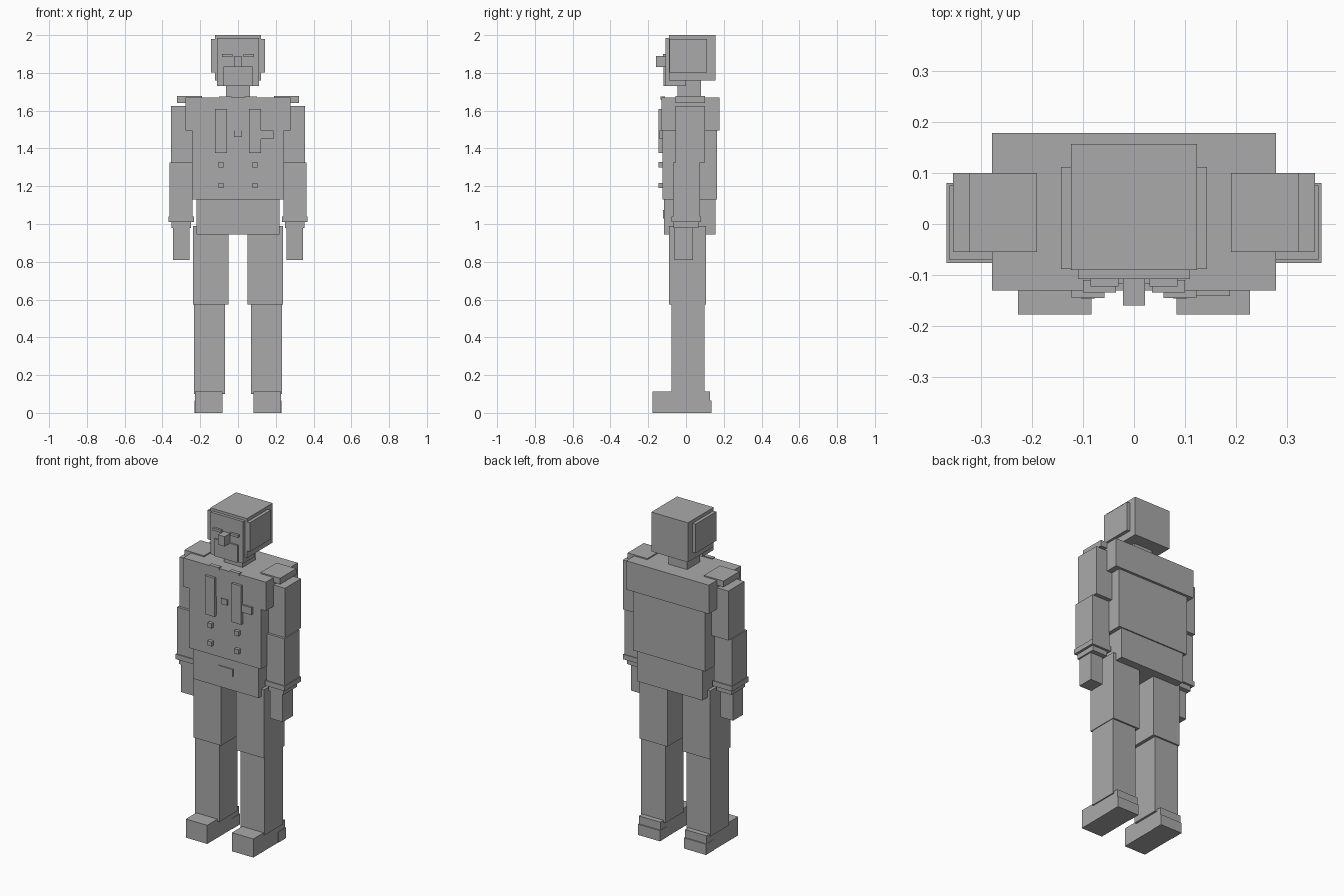
import bpy
import bmesh

grey = bpy.data.materials.new("plain grey")
grey.diffuse_color = (0.4, 0.4, 0.4, 1)


def box(name, x, y, z):
    """Axis-aligned box from (min, max) ranges."""
    bm = bmesh.new()
    bmesh.ops.create_cube(bm, size=1)
    for v in bm.verts:
        v.co = [r[0] if c < 0 else r[1] for c, r in zip(v.co, (x, y, z))]
    mesh = bpy.data.meshes.new(name)
    bm.to_mesh(mesh)
    bm.free()
    mesh.materials.append(grey)
    obj = bpy.data.objects.new(name, mesh)
    bpy.context.collection.objects.link(obj)


def middle(name, half, y, z):
    box(name, (-half, half), y, z)


def pair(name, x, y, z):
    box(name + "_right", x, y, z)
    box(name + "_left", (-x[1], -x[0]), y, z)


# Head and face
middle("head", 0.123, (-0.09, 0.157), (1.76, 2.0))
middle("face", 0.11, (-0.108, 0.0), (1.73, 1.985))
middle("jaw", 0.078, (-0.118, -0.05), (1.73, 1.835))
middle("nose", 0.022, (-0.16, -0.10), (1.83, 1.89))
pair("brow", (0.03, 0.085), (-0.122, -0.10), (1.885, 1.90))
pair("ear_pad", (0.11, 0.143), (-0.088, 0.112), (1.803, 1.98))
middle("neck", 0.063, (-0.045, 0.08), (1.65, 1.78))

# Torso
middle("chest", 0.278, (-0.13, 0.178), (1.495, 1.67))
middle("waist", 0.243, (-0.125, 0.163), (1.13, 1.495))
middle("hips", 0.22, (-0.117, 0.156), (0.945, 1.13))

# Coat details
pair("collar_tip", (0.035, 0.10), (-0.134, -0.11), (1.66, 1.676))
pair("lapel", (0.058, 0.122), (-0.145, -0.12), (1.375, 1.61))
box("pocket", (0.12, 0.188), (-0.141, -0.12), (1.45, 1.495))
middle("tie_tip", 0.02, (-0.135, -0.12), (1.46, 1.495))
for z in (1.19, 1.30):
    pair("button", (0.076, 0.104), (-0.146, -0.12), (z, z + 0.028))
middle("buckle", 0.05, (-0.122, -0.11), (1.03, 1.075))

# Arms
pair("shoulder_pad", (0.19, 0.322), (-0.055, 0.10), (1.64, 1.677))
pair("upper_arm", (0.243, 0.355), (-0.055, 0.10), (1.325, 1.625))
pair("forearm", (0.24, 0.362), (-0.07, 0.075), (1.035, 1.325))
pair("cuff", (0.234, 0.367), (-0.076, 0.08), (1.01, 1.04))
pair("wrist", (0.25, 0.352), (-0.066, 0.066), (0.98, 1.015))
pair("hand", (0.258, 0.343), (-0.06, 0.038), (0.81, 0.99))

# Legs and shoes
pair("thigh", (0.05, 0.238), (-0.09, 0.107), (0.573, 0.99))
pair("shin", (0.07, 0.234), (-0.078, 0.097), (0.10, 0.573))
pair("shoe", (0.083, 0.227), (-0.177, 0.128), (0.0, 0.113))
pair("heel", (0.081, 0.229), (0.06, 0.135), (0.0, 0.065))
